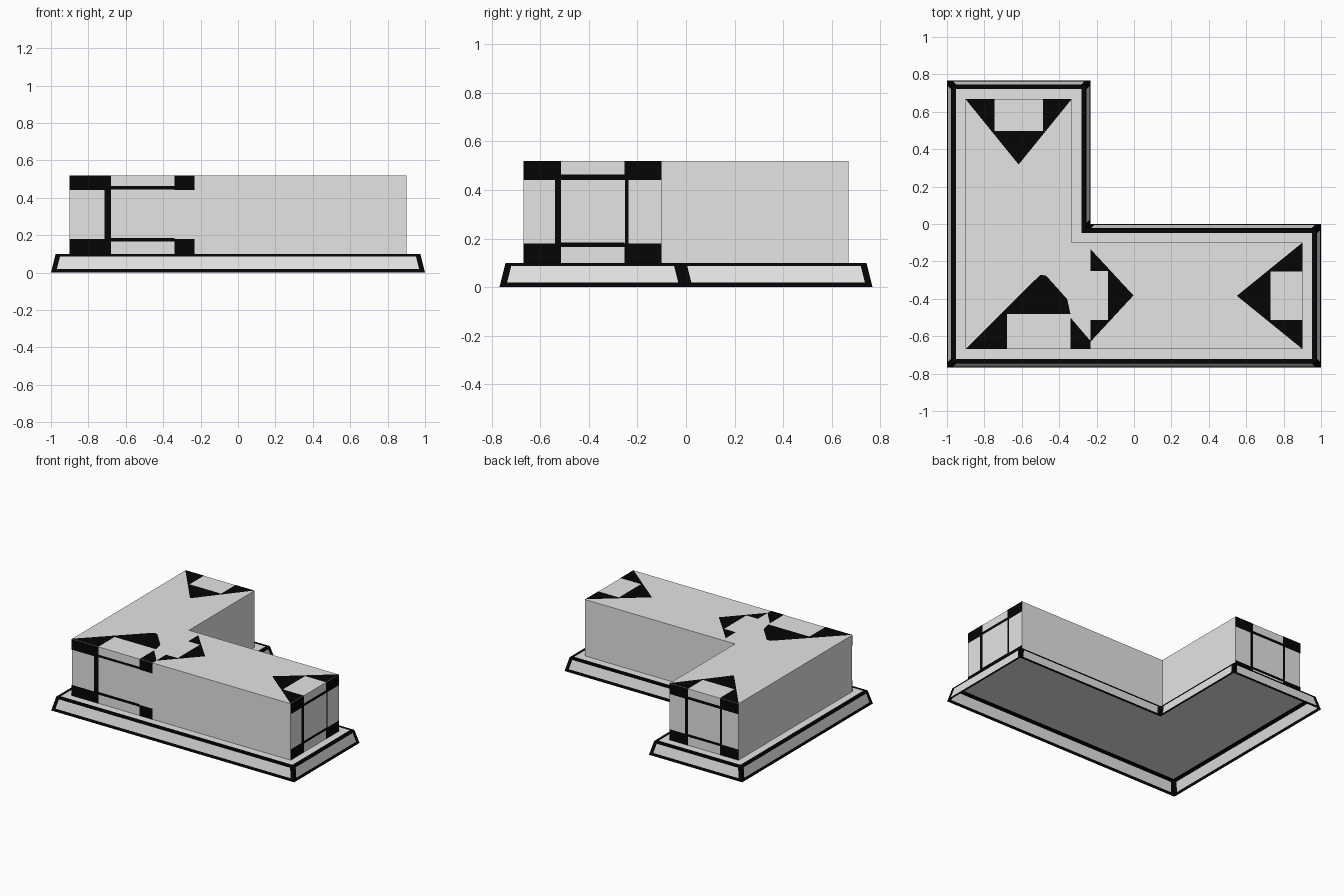
import bpy
from mathutils import Vector

if "Cube" in bpy.data.objects:
    bpy.data.objects.remove(bpy.data.objects["Cube"])


def material(name, v):
    m = bpy.data.materials.new(name)
    m.diffuse_color = (v, v, v, 1)
    m.use_nodes = True
    m.node_tree.nodes["Principled BSDF"].inputs["Base Color"].default_value = m.diffuse_color
    return m


GREY = material("pale grey", 0.78)
INK = material("ink black", 0.0015)


def make(name, verts, faces, mats, idx=None):
    me = bpy.data.meshes.new(name)
    me.from_pydata([tuple(v) for v in verts], [], faces)
    for m in mats:
        me.materials.append(m)
    if idx:
        for p, i in zip(me.polygons, idx):
            p.material_index = i
    ob = bpy.data.objects.new(name, me)
    bpy.context.collection.objects.link(ob)
    return ob


def ell(d, z):
    """L-shaped outline inset by d at height z, counter-clockwise."""
    a, b, s = 1 - d, 0.768 - d, -0.233 - d
    return [Vector(p) for p in ((-a, -b, z), (a, -b, z), (a, -d, z),
                                (s, -d, z), (s, b, z), (-a, b, z))]


# plinth: sloped rim with inked edges and corners, top plate, open underneath
verts, faces, idx = [], [], []
rings = [(0, 0), (0.005, 0.02), (0.0218, 0.087), (0.025, 0.1), (0.047, 0.1)]
for d, z in rings:
    pts = ell(d, z)
    for i, p in enumerate(pts):
        q = pts[(i + 1) % 6]
        e = (q - p).normalized() * 0.027
        verts += [p, p + e, q - e]
n = 18
for r in range(4):
    for k in range(n):
        j = (k + 1) % n
        faces.append((r * n + k, r * n + j, (r + 1) * n + j, (r + 1) * n + k))
        idx.append(0 if r == 1 and k % 3 == 1 else 1)
faces.append(tuple(range(4 * n, 5 * n)))
idx.append(0)
make("plinth", verts, faces, [GREY, INK], idx)

# main body: L-shaped block standing on the plinth
H = 0.52
sides = [(i, (i + 1) % 6, (i + 1) % 6 + 6, i + 6) for i in range(6)]
make("body", ell(0.1, 0.1) + ell(0.1, H),
     sides + [tuple(range(6, 12))], [GREY])


def decal(name, origin, u, normal, polys):
    """Flat inked polygons on the plane through origin, just off the wall."""
    o, u, nrm = Vector(origin), Vector(u), Vector(normal)
    v = nrm.cross(u)
    vs, fs = [], []
    for poly in polys:
        fs.append(tuple(range(len(vs), len(vs) + len(poly))))
        vs += [o + u * a + v * b + nrm * 0.002 for a, b in poly]
    make(name, vs, fs, [INK])


def rect(a, b, c, d):
    return [(a, c), (b, c), (b, d), (a, d)]


def notched(w, depth, nw, nd):
    """Triangle with a rectangular notch in its base."""
    return [(-w, 0), (-nw, 0), (-nw, nd), (nw, nd), (nw, 0), (w, 0), (0, depth)]


# end walls: corner blocks joined by frame lines, and a notched roof triangle
end_wall = [rect(a, b, c, d) for a, b in ((-0.284, -0.13), (0.13, 0.284))
            for c, d in ((0.1, 0.18), (0.442, H))]
end_wall += [rect(-0.156, -0.13, 0.18, 0.442), rect(0.133, 0.148, 0.18, 0.442),
             rect(-0.13, 0.13, 0.442, 0.463), rect(-0.13, 0.13, 0.165, 0.184)]
end_roof = [notched(0.284, 0.35, 0.13, 0.17)]
for name, (x, y), u, nrm in (("right", (0.9, -0.384), (0, 1, 0), (1, 0, 0)),
                             ("back", (-0.617, 0.668), (-1, 0, 0), (0, 1, 0))):
    decal(name + "_wall_marks", (x, y, 0), u, nrm, end_wall)
    decal(name + "_roof_mark", (x, y, H), u, (0, 0, 1), end_roof)

# roof mark at the joint between the corner and the right arm
decal("joint_roof_mark", (-0.233, -0.382, H), (0, -1, 0), (0, 0, 1),
      [notched(0.248, 0.23, 0.13, 0.095)])

# front corner: wall frame and broken roof triangle
decal("front_wall_marks", (0, -0.668, 0), (1, 0, 0), (0, -1, 0),
      [rect(a, b, c, d) for a, b in ((-0.9, -0.68), (-0.34, -0.233))
       for c, d in ((0.1, 0.18), (0.442, H))] +
      [rect(-0.715, -0.68, 0.18, 0.442), rect(-0.68, -0.34, 0.445, 0.463),
       rect(-0.68, -0.34, 0.166, 0.186)])
decal("corner_roof_marks", (0, 0, H), (1, 0, 0), (0, 0, 1),
      [[(-0.9, -0.668), (-0.68, -0.668), (-0.68, -0.48), (-0.34, -0.48),
        (-0.357, -0.402), (-0.47, -0.276), (-0.5, -0.272), (-0.53, -0.3)],
       [(-0.34, -0.668), (-0.233, -0.668), (-0.233, -0.625), (-0.34, -0.5)]])
